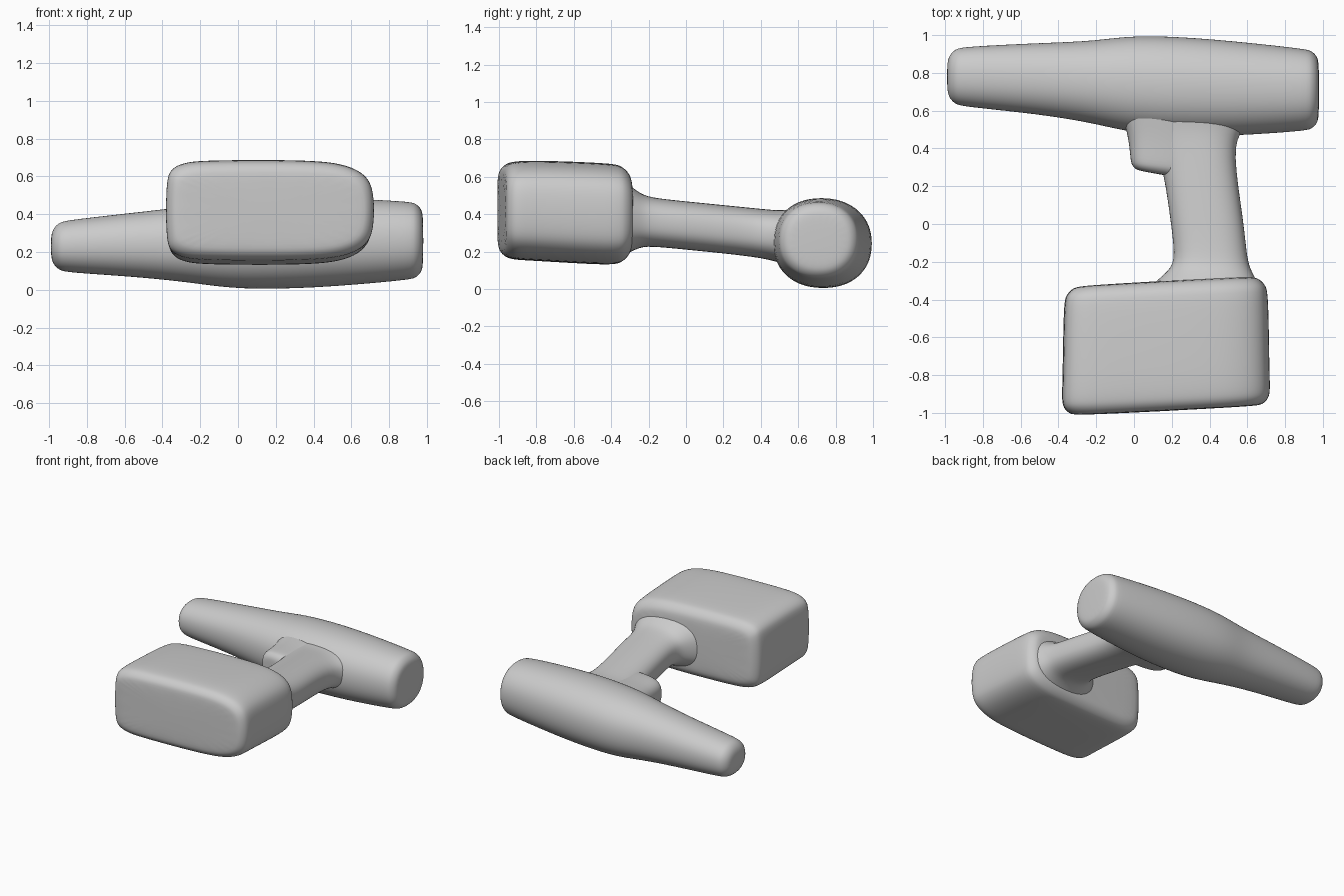
import bpy, bmesh, math

cube = bpy.data.objects.get("Cube")
if cube:
    bpy.data.objects.remove(cube, do_unlink=True)

grey = bpy.data.materials.new("plain grey")
grey.use_nodes = True
colour = (0.6, 0.6, 0.6, 1)
grey.diffuse_color = colour
grey.node_tree.nodes["Principled BSDF"].inputs["Base Color"].default_value = colour


def outline(left_power, right_power, sides=24):
    """Closed unit outline; each half runs from a circle (2) to a rounded box."""
    points = []
    for i in range(sides):
        angle = math.tau * i / sides
        c, s = math.cos(angle), math.sin(angle)
        power = right_power if c > 0 else left_power
        points.append([math.copysign(abs(v) ** (2 / power), v) for v in (c, s)])
    return points


def station(at, side, width, z, height):
    """One cross-section: place along the part, its centre and its size."""
    return at, side, width, z, height


def rounded_end(section, direction, radius, steps=3):
    """Shrinking sections that turn a quarter circle past the given one."""
    at, side, width, z, height = section
    rings = []
    for i in range(1, steps + 1):
        angle = math.pi / 2 * i / steps
        shrink = 2 * radius * (1 - math.cos(angle))
        rings.append((at + direction * radius * math.sin(angle),
                      side, width - shrink, z, height - shrink))
    return rings


def loft(name, axis, shape, sections, first_radius, last_radius, skew=0):
    """Skin a shape through its sections and round off both ends."""
    direction = math.copysign(1, sections[-1][0] - sections[0][0])
    start = rounded_end(sections[0], -direction, first_radius)
    finish = rounded_end(sections[-1], direction, last_radius)
    bm = bmesh.new()
    rings = []
    for at, side, width, z, height in start[::-1] + sections + finish:
        ring = []
        for u, v in shape:
            across = side + u * width / 2
            up = z + v * height / 2
            along = at + skew * u
            co = (along, across, up) if axis == "x" else (across, along, up)
            ring.append(bm.verts.new(co))
        rings.append(ring)
    for a, b in zip(rings, rings[1:]):
        for i in range(len(shape)):
            bm.faces.new((a[i - 1], a[i], b[i], b[i - 1]))
    for ring in (rings[0], rings[-1]):
        bm.faces.new(ring)
    bmesh.ops.recalc_face_normals(bm, faces=bm.faces)
    mesh = bpy.data.meshes.new(name)
    bm.to_mesh(mesh)
    bm.free()
    mesh.materials.append(grey)
    mesh.shade_smooth()
    obj = bpy.data.objects.new(name, mesh)
    bpy.context.collection.objects.link(obj)
    soften = obj.modifiers.new("Soften", "SUBSURF")
    soften.levels = soften.render_levels = 2


# Motor housing, tapering to the chuck
loft("motor_housing", "x", outline(left_power=2.2, right_power=2.2), [
    station(at=-0.9, side=0.78, width=0.32, z=0.23, height=0.28),
    station(at=-0.5, side=0.77, width=0.38, z=0.24, height=0.35),
    station(at=-0.2, side=0.75, width=0.44, z=0.24, height=0.42),
    station(at=0, side=0.74, width=0.53, z=0.24, height=0.48),
    station(at=0.4, side=0.72, width=0.53, z=0.25, height=0.49),
    station(at=0.9, side=0.71, width=0.44, z=0.26, height=0.42),
], first_radius=0.09, last_radius=0.08)

# Grip, flaring into the housing and the battery
loft("grip", "y", outline(left_power=2.5, right_power=2.5), [
    station(at=0.6, side=0.3, width=0.7, z=0.27, height=0.32),
    station(at=0.5, side=0.3, width=0.55, z=0.28, height=0.28),
    station(at=0.4, side=0.33, width=0.38, z=0.3, height=0.26),
    station(at=0, side=0.39, width=0.39, z=0.34, height=0.26),
    station(at=-0.2, side=0.41, width=0.38, z=0.36, height=0.26),
    station(at=-0.26, side=0.4, width=0.46, z=0.37, height=0.3),
    station(at=-0.4, side=0.35, width=0.7, z=0.39, height=0.5),
], first_radius=0.02, last_radius=0.02)

# Trigger, standing out on the chuck side of the grip
loft("trigger", "y", outline(left_power=3, right_power=3), [
    station(at=0.6, side=0.12, width=0.4, z=0.29, height=0.28),
    station(at=0.45, side=0.15, width=0.36, z=0.29, height=0.25),
    station(at=0.32, side=0.15, width=0.34, z=0.3, height=0.23),
], first_radius=0.02, last_radius=0.06, skew=-0.02)

# Battery pack, boxy on one side and rounder on the other
loft("battery_pack", "y", outline(left_power=6, right_power=3.5), [
    station(at=-0.91, side=0.17, width=1.11, z=0.42, height=0.53),
    station(at=-0.8, side=0.17, width=1.1, z=0.42, height=0.54),
    station(at=-0.4, side=0.17, width=1.09, z=0.4, height=0.55),
], first_radius=0.08, last_radius=0.1, skew=0.025)
